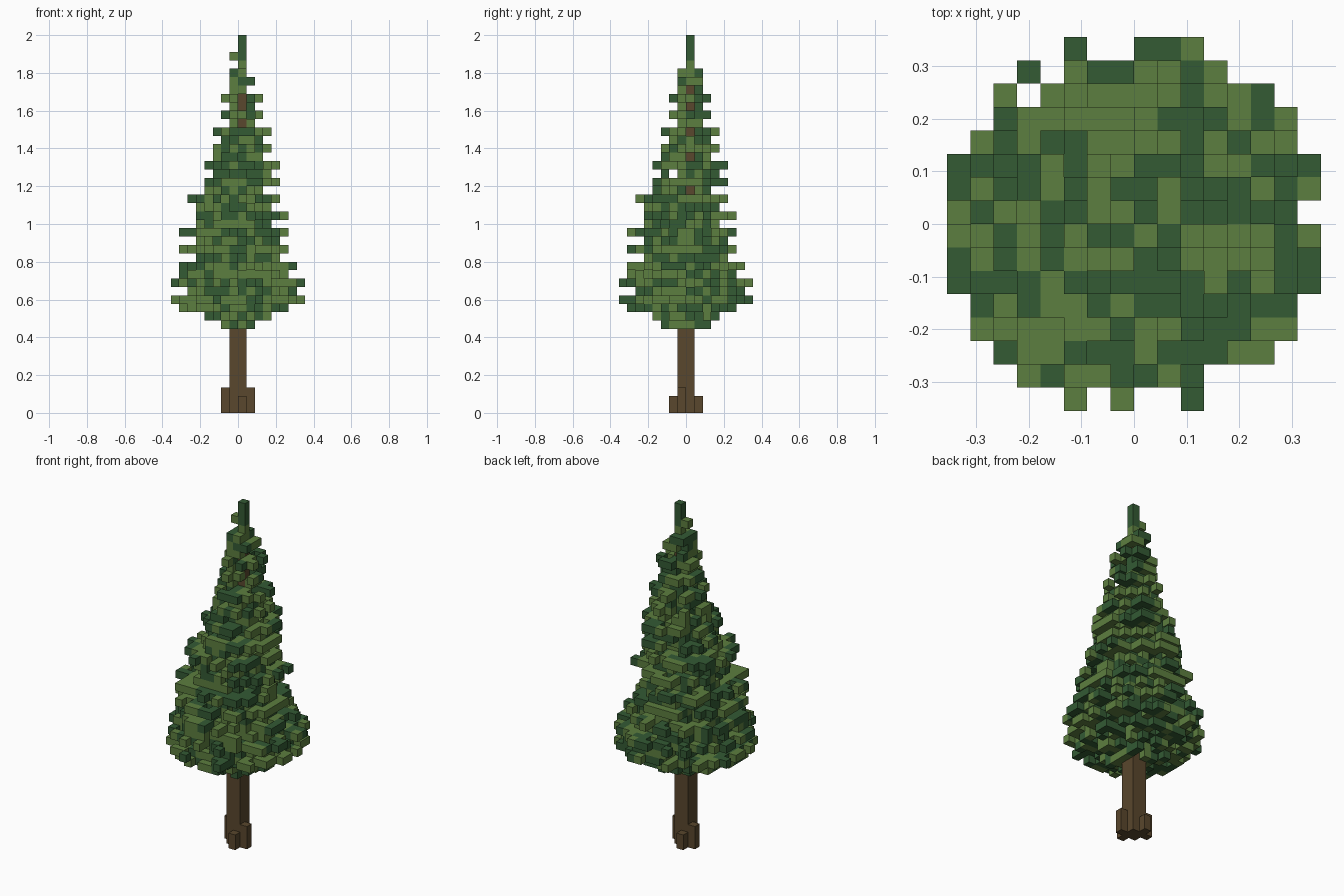
import bpy
import bmesh
import random
from math import hypot
from mathutils import Vector

random.seed(11)
U = 2 / 45  # edge of one cube; the tree is 45 cubes tall

if "Cube" in bpy.data.objects:
    bpy.data.objects.remove(bpy.data.objects["Cube"])


def material(name, rgb):
    mat = bpy.data.materials.new(name)
    mat.use_nodes = True
    mat.diffuse_color = (*rgb, 1)
    mat.node_tree.nodes["Principled BSDF"].inputs["Base Color"].default_value = (*rgb, 1)
    return mat


bark = material("bark brown", (0.1, 0.063, 0.026))
light_green = material("light green", (0.108, 0.21, 0.05))
dark_green = material("dark green", (0.033, 0.103, 0.034))


def cells_in(x, y, z, w, d, h):
    return {(i, j, k) for i in range(x, x + w)
            for j in range(y, y + d) for k in range(z, z + h)}


def build(name, cells, blockers, mats, pick):
    """Make the outer skin of a set of cubes, coloured by pick(cell)."""
    bm = bmesh.new()
    for cell in sorted(cells):
        mid = Vector(cell) + Vector((0.5, 0.5, 0.5))
        for axis in range(3):
            for sign in (-1, 1):
                n = Vector((0, 0, 0))
                n[axis] = sign
                if tuple(int(a + b) for a, b in zip(cell, n)) in blockers:
                    continue
                u = Vector((0, 0, 0))
                u[(axis + 1) % 3] = 1
                v = n.cross(u)
                corners = [n + u + v, n - u + v, n - u - v, n + u - v]
                face = bm.faces.new([bm.verts.new((mid + c / 2) * U) for c in corners])
                face.material_index = pick(cell)
    bmesh.ops.remove_doubles(bm, verts=bm.verts, dist=U / 100)
    bm.normal_update()
    mesh = bpy.data.meshes.new(name)
    bm.to_mesh(mesh)
    bm.free()
    for mat in mats:
        mesh.materials.append(mat)
    obj = bpy.data.objects.new(name, mesh)
    bpy.context.collection.objects.link(obj)


# Trunk: thick below, a single column of cubes near the top
trunk = cells_in(-1, -1, 0, 2, 2, 22) | cells_in(0, 0, 22, 1, 1, 18)
build("trunk", trunk, trunk, [bark], lambda c: 0)

# Four roots set in a pinwheel
roots = {
    "root_left": cells_in(1, -1, 0, 1, 1, 3),
    "root_right": cells_in(-2, 0, 0, 1, 1, 3),
    "root_front": cells_in(0, -2, 0, 1, 1, 2),
    "root_back": cells_in(-1, 1, 0, 1, 1, 2),
}
for name, cells in roots.items():
    build(name, cells, cells, [bark], lambda c: 0)

# Foliage: ragged discs, low and high edge of each layer from the bottom up
FIRST = 10
EDGES = [(-3, 3), (-4, 4), (-7, 6), (-8, 8), (-6, 7), (-8, 8), (-7, 6), (-7, 7),
         (-5, 5), (-7, 6), (-5, 5), (-7, 6), (-5, 4), (-5, 6), (-5, 4), (-6, 5),
         (-4, 3), (-4, 5), (-3, 4), (-4, 5), (-3, 3), (-3, 4), (-2, 3), (-3, 4),
         (-1, 2), (-2, 3), (-1, 2), (-2, 3), (-1, 2), (-1, 2), (-1, 2)]
foliage = set()
for k, (lo, hi) in enumerate(EDGES):
    centre, radius = (lo + hi) / 2, (hi - lo) / 2
    for x in range(lo, hi):
        for y in range(lo, hi):
            r = hypot(x + 0.5 - centre, y + 0.5 - centre)
            if r < radius - 1.6 or (r < radius + 0.1 and random.random() < 0.66):
                foliage.add((x, y, FIRST + k))

# The lowest layer is narrower from side to side
for x in (-3, 2):
    foliage -= cells_in(x, -3, FIRST, 1, 6, 1)

# Gaps where the trunk shows through
foliage -= cells_in(0, -4, 36, 1, 4, 2)
for z in (26, 33, 36, 38):
    foliage -= cells_in(1, 0, z, 5, 1, 1)

# Tip
foliage |= cells_in(0, 0, 40, 1, 1, 5) | {(-1, 0, 42)}
foliage -= trunk

# Short runs of cubes share a green
shade = {}
for cell in sorted(foliage):
    x, y, z = cell
    near = random.choice([(x - 1, y, z), (x, y - 1, z)])
    if near in shade and random.random() < 0.5:
        shade[cell] = shade[near]
    else:
        shade[cell] = int(random.random() < 0.48)
    if z > 40:
        shade[cell] = int(x == 0 and z > 41)

build("foliage", foliage, foliage | trunk, [light_green, dark_green], shade.get)
